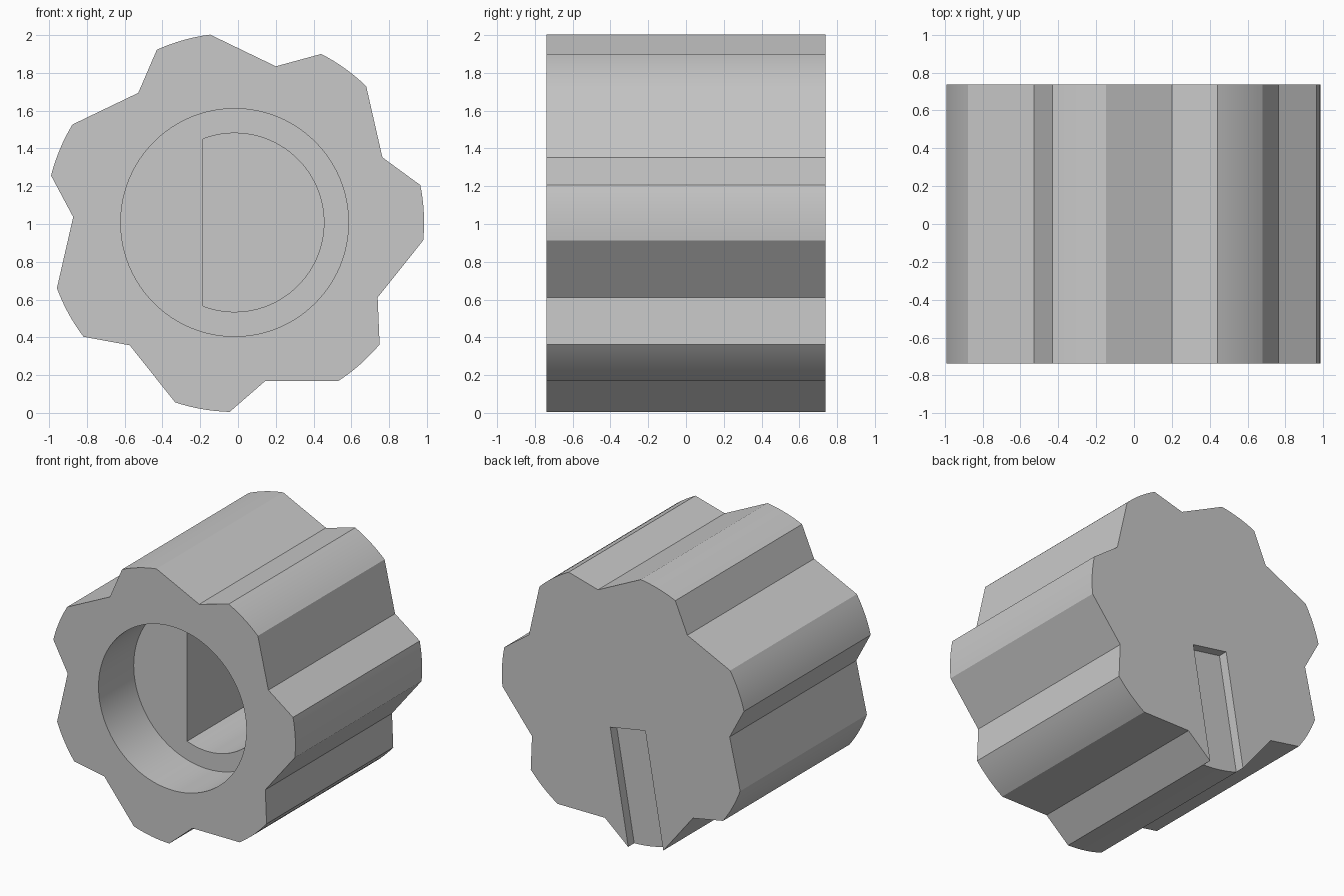
import bpy, bmesh
from math import radians, sin, cos, acos, pi
from mathutils import Vector

if "Cube" in bpy.data.objects:
    bpy.data.objects.remove(bpy.data.objects["Cube"])

CX, CZ = -0.018, 1.008      # knob axis
HALF = 0.738                # half the knob length
LOBES, R_TIP, R_VALLEY = 7, 1.003, 0.855
STEP = 2 * pi / LOBES

grey = bpy.data.materials.new("plain_grey")
grey.use_nodes = True
grey.diffuse_color = (0.58, 0.58, 0.58, 1)
grey.node_tree.nodes["Principled BSDF"].inputs["Base Color"].default_value = grey.diffuse_color


def polar(r, a):
    return Vector((r * cos(a), r * sin(a)))


def arc(r, a0, a1, n):
    return [polar(r, a0 + (a1 - a0) * i / n) for i in range(n + 1)]


def prism(name, profile, y0, y1):
    """Extrude a profile around the knob axis from y0 to y1."""
    bm = bmesh.new()
    face = bm.faces.new([bm.verts.new((CX + p.x, y0, CZ + p.y)) for p in profile])
    moved = bmesh.ops.extrude_face_region(bm, geom=[face])["geom"]
    verts = [v for v in moved if isinstance(v, bmesh.types.BMVert)]
    bmesh.ops.translate(bm, verts=verts, vec=(0, y1 - y0, 0))
    bmesh.ops.recalc_face_normals(bm, faces=bm.faces)
    mesh = bpy.data.meshes.new(name)
    bm.to_mesh(mesh)
    bm.free()
    mesh.materials.append(grey)
    ob = bpy.data.objects.new(name, mesh)
    bpy.context.collection.objects.link(ob)
    return ob


# Lobed body: a pointed valley and a rounded tip, repeated
outline = []
for i in range(LOBES):
    valley = radians(75.2) - i * STEP
    outline.append(polar(R_VALLEY, valley))
    outline += arc(R_TIP, valley - radians(12.4), valley - radians(29.2), 8)
knob = prism("knob_body", outline, -HALF, HALF)

# Round recess in the front
recess = prism("recess_cutter", arc(0.603, 0, 2 * pi, 96)[:-1], -HALF - 0.1, -HALF + 0.41)

# D-shaped shaft hole behind the recess
flat = acos(-0.167 / 0.473)
shaft = prism("shaft_hole_cutter", arc(0.473, -flat, flat, 72), -HALF + 0.3, 0.5)

# Shallow pointer slot along one lobe on the back
out = polar(1, radians(54.4) - 3 * STEP)
side = Vector((-out.y, out.x)) * 0.145
slot = prism("pointer_slot_cutter",
             [out * 0.137 - side, out * 1.2 - side, out * 1.2 + side, out * 0.137 + side],
             HALF - 0.07, HALF + 0.1)

# Cut, then keep only the finished knob
cutters = [recess, shaft, slot]
for c in cutters:
    c.hide_render = True
    mod = knob.modifiers.new(c.name, "BOOLEAN")
    mod.operation, mod.solver, mod.object = "DIFFERENCE", "EXACT", c
graph = bpy.context.evaluated_depsgraph_get()
graph.update()
finished = bpy.data.meshes.new_from_object(knob.evaluated_get(graph))
knob.modifiers.clear()
knob.data = finished
for c in cutters:
    bpy.data.objects.remove(c)

bpy.ops.object.select_all(action="DESELECT")
knob.select_set(True)
bpy.context.view_layer.objects.active = knob
bpy.ops.object.shade_smooth_by_angle(angle=radians(20))
